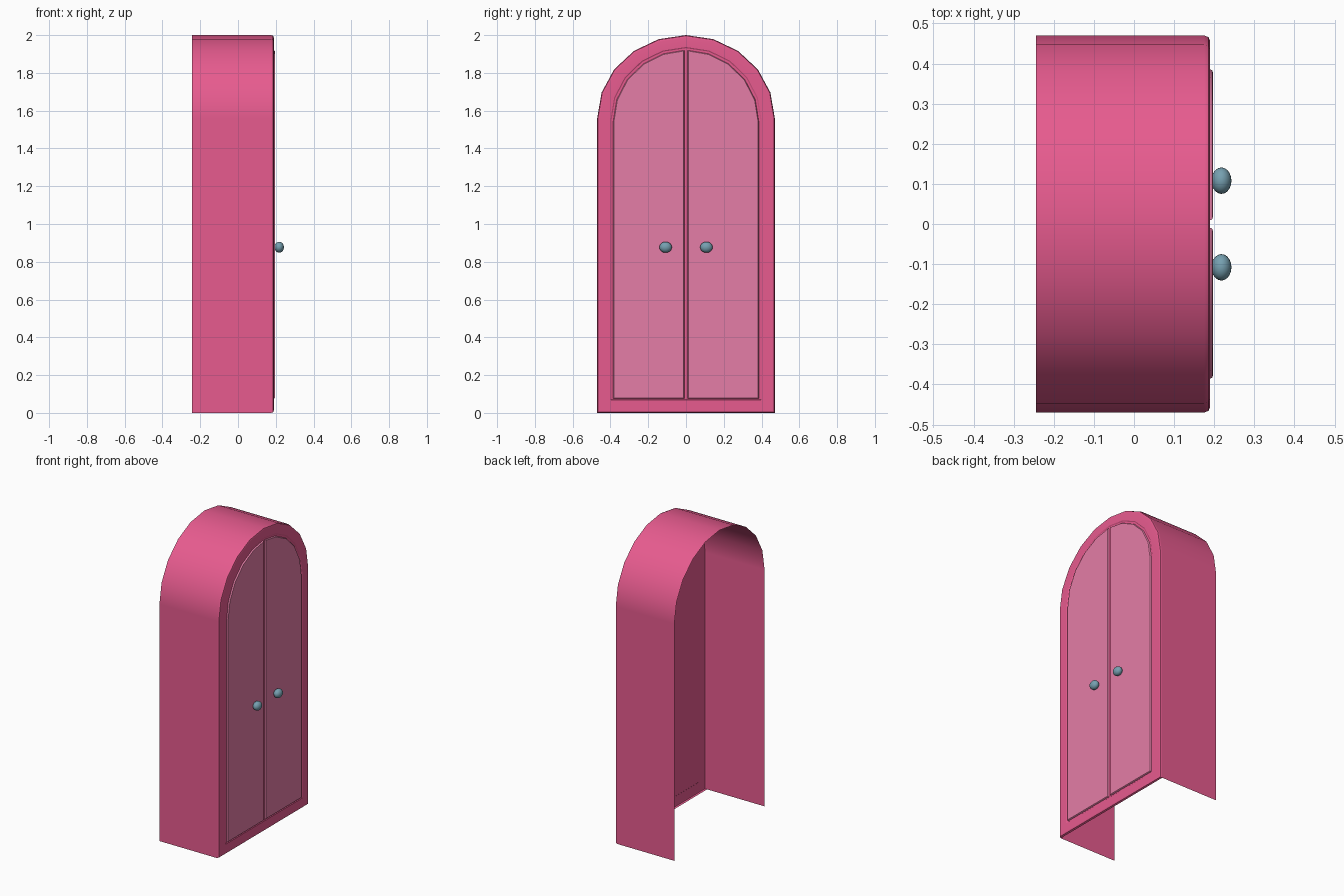
import bpy, bmesh, math

if "Cube" in bpy.data.objects:
    bpy.data.objects.remove(bpy.data.objects["Cube"])


def material(name, col):
    m = bpy.data.materials.new(name)
    m.diffuse_color = (*col, 1)
    m.use_nodes = True
    m.node_tree.nodes["Principled BSDF"].inputs["Base Color"].default_value = m.diffuse_color
    return m


PINK = material("deep pink", (0.81, 0.106, 0.278))
PALE = material("pale pink", (0.78, 0.207, 0.385))
BLUE = material("grey blue", (0.18, 0.35, 0.435))


def arch(hw, z0, zs, zt):
    """Closed arched outline in (y, z): half width, base, spring and top."""
    pts = [(hw, z0)]
    for i in range(11):
        a = math.radians(18 * i)
        pts.append((hw * math.cos(a), zs + (zt - zs) * math.sin(a)))
    return pts + [(-hw, z0)]


def half_arch(yi, hw, z0, zs, zt):
    """Right half of the arch, cut off at the inner edge yi."""
    pts = [(yi, z0), (hw, z0)]
    for i in range(5):
        a = math.radians(18 * i)
        pts.append((hw * math.cos(a), zs + (zt - zs) * math.sin(a)))
    return pts + [(yi, zs + (zt - zs) * math.sqrt(1 - (yi / hw) ** 2))]


def loft(name, rings, mat, mirror=False, open_first=False):
    """Joins (x, outline) rings and caps the last; open_first leaves out the
    floor of the first band."""
    bm = bmesh.new()
    loops = []
    for x, pts in rings:
        loops.append([bm.verts.new((x, y, z)) for y, z in pts])
    n = len(loops[0])
    for k in range(len(loops) - 1):
        a, b = loops[k], loops[k + 1]
        for i in range(n):
            if open_first and k == 0 and i == n - 1:
                continue
            j = (i + 1) % n
            bm.faces.new((a[i], a[j], b[j], b[i]))
    bm.faces.new(loops[-1])
    if mirror:
        for v in bm.verts:
            v.co.y *= -1
        bmesh.ops.reverse_faces(bm, faces=bm.faces[:])
    me = bpy.data.meshes.new(name)
    bm.to_mesh(me)
    bm.free()
    ob = bpy.data.objects.new(name, me)
    bpy.context.collection.objects.link(ob)
    me.materials.append(mat)
    smooth(ob)
    # Keep the large flat faces evenly shaded
    wn = ob.modifiers.new("flat_shading", 'WEIGHTED_NORMAL')
    wn.keep_sharp = True
    wn.weight = 100
    return ob


def smooth(ob):
    bpy.ops.object.select_all(action='DESELECT')
    ob.select_set(True)
    bpy.context.view_layer.objects.active = ob
    bpy.ops.object.shade_smooth_by_angle(angle=math.radians(32))


# Cabinet shell: arched sides, rounded front rim, frame and a shallow
# backing recess for the doors; the back and the floor stay open
def outer(d):
    return arch(0.470 - d, d, 1.56, 2.0 - d)


loft("cabinet_shell", [
    (-0.244, outer(0)), (0.175, outer(0)), (0.186, outer(0.004)),
    (0.19, outer(0.014)),
    (0.19, arch(0.400, 0.068, 1.55, 1.937)),
    (0.186, arch(0.394, 0.072, 1.55, 1.931)),
], PINK, open_first=True)


# Two door panels with softened edges
def door(d):
    return half_arch(0.009 + d, 0.386 - d, 0.076 + d, 1.54, 1.920 - d)


for side, flip in (("right", False), ("left", True)):
    loft(side + "_door", [(0.187, door(0)), (0.192, door(0.001)),
                          (0.1955, door(0.004)), (0.197, door(0.009))],
         PALE, mirror=flip)

    # Door knob
    bpy.ops.mesh.primitive_uv_sphere_add(
        segments=20, ring_count=12, radius=1,
        location=(0.218, -0.108 if flip else 0.108, 0.877))
    knob = bpy.context.object
    knob.name = side + "_knob"
    knob.scale = (0.025, 0.033, 0.029)
    bpy.ops.object.transform_apply(location=False, rotation=False, scale=True)
    knob.data.materials.append(BLUE)
    smooth(knob)
